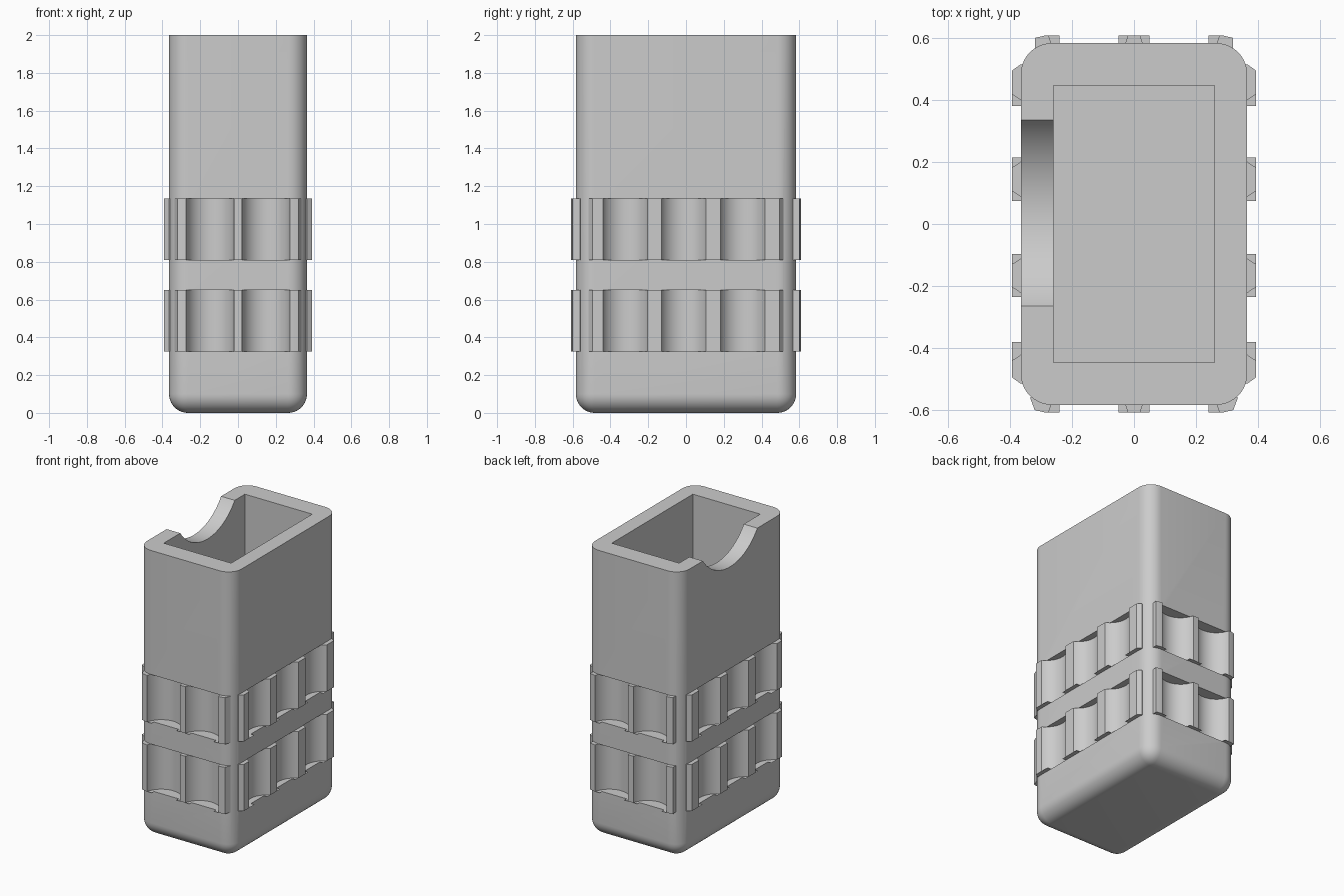
import bpy, bmesh, math
from mathutils import Matrix, Vector

if "Cube" in bpy.data.objects:
    bpy.data.objects.remove(bpy.data.objects["Cube"], do_unlink=True)

HX, HY, H = 0.365, 0.583, 2.0        # body half sizes and height
BANDS = [(0.325, 0.65), (0.81, 1.135)]
OUT_X, OUT_Y = 0.393, 0.608          # outer reach of the ribs
SCALLOP_R = 0.13

grey = bpy.data.materials.new("plain grey")
grey.use_nodes = True
colour = (0.6, 0.6, 0.6, 1)
grey.diffuse_color = colour
grey.node_tree.nodes["Principled BSDF"].inputs["Base Color"].default_value = colour


def to_object(name, bm):
    bmesh.ops.recalc_face_normals(bm, faces=bm.faces)
    mesh = bpy.data.meshes.new(name)
    bm.to_mesh(mesh)
    bm.free()
    mesh.materials.append(grey)
    obj = bpy.data.objects.new(name, mesh)
    bpy.context.collection.objects.link(obj)
    return obj


def add_box(bm, low, high):
    low, high = Vector(low), Vector(high)
    size = high - low
    matrix = Matrix.Translation((low + high) / 2) @ Matrix.Diagonal((*size, 1))
    return bmesh.ops.create_cube(bm, size=1, matrix=matrix)


def add_cylinder(bm, centre, radius, depth, turn=Matrix(), sides=48):
    bmesh.ops.create_cone(bm, cap_ends=True, segments=sides, radius1=radius,
                          radius2=radius, depth=depth,
                          matrix=Matrix.Translation(centre) @ turn)


def add_prism(bm, outline, z0, z1):
    face = bm.faces.new([bm.verts.new((x, y, z0)) for x, y in outline])
    new = bmesh.ops.extrude_face_region(bm, geom=[face])["geom"]
    bmesh.ops.translate(bm, vec=(0, 0, z1 - z0),
                        verts=[v for v in new if isinstance(v, bmesh.types.BMVert)])


def combine(target, helper, operation):
    helper.hide_render = True
    mod = target.modifiers.new(operation.lower(), "BOOLEAN")
    mod.operation, mod.object, mod.solver = operation, helper, "EXACT"
    bpy.context.view_layer.objects.active = target
    bpy.ops.object.modifier_apply(modifier=mod.name)
    bpy.data.objects.remove(helper, do_unlink=True)


# Body: block with rounded upright and bottom edges
bm = bmesh.new()
add_box(bm, (-HX, -HY, 0), (HX, HY, H))
rounded = [e for e in bm.edges if min(v.co.z for v in e.verts) < 0.01]
bmesh.ops.bevel(bm, geom=rounded, offset=0.1, segments=10, profile=0.5, affect="EDGES")
case = to_object("ribbed_case", bm)

# Grip ribs: middle ribs and tapered corner ribs, in two bands
bm = bmesh.new()
for z0, z1 in BANDS:
    for s in (-1, 1):
        add_box(bm, (-0.05, min(s * 0.54, s * OUT_Y), z0), (0.05, max(s * 0.54, s * OUT_Y), z1))
        for y in (-0.166, 0.144):
            add_box(bm, (min(s * 0.34, s * OUT_X), y - 0.07, z0),
                    (max(s * 0.34, s * OUT_X), y + 0.07, z1))
        for t in (-1, 1):
            flare = 0.335 if t < 0 else 0.318
            end = [(0.24, OUT_Y), (0.285, OUT_Y), (0.32, 0.6), (flare, 0.56), (0.24, 0.54)]
            side = [(OUT_X, 0.38), (OUT_X, 0.495), (HX, 0.515), (0.34, 0.51), (0.34, 0.38)]
            for outline in (end, side):
                add_prism(bm, [(s * x, t * y) for x, y in outline], z0, z1)
combine(case, to_object("rib_helper", bm), "UNION")

# Scallops between the ribs, cut slightly into the wall
bm = bmesh.new()
for z0, z1 in BANDS:
    z, depth = (z0 + z1) / 2, z1 - z0
    for s in (-1, 1):
        for x in (-0.1475, 0.1475):
            add_cylinder(bm, (x, s * 0.634, z), SCALLOP_R, depth)
        for y in (-0.322, -0.012, 0.3):
            add_cylinder(bm, (s * 0.449, y, z), SCALLOP_R, depth)
combine(case, to_object("scallop_cutter", bm), "DIFFERENCE")

# Deep rectangular cavity
bm = bmesh.new()
add_box(bm, (-0.26, -0.447, 0.1), (0.26, 0.447, H + 0.2))
combine(case, to_object("cavity_cutter", bm), "DIFFERENCE")

# Curved finger notch in the right wall
bm = bmesh.new()
add_cylinder(bm, (-0.3, 0.035, 2.213), 0.368, 0.4,
             Matrix.Rotation(math.pi / 2, 4, "Y"), 96)
combine(case, to_object("notch_cutter", bm), "DIFFERENCE")

# One grey material and smooth rounds with crisp edges
case.data.materials.clear()
case.data.materials.append(grey)
for poly in case.data.polygons:
    poly.material_index = 0
bpy.ops.object.select_all(action="DESELECT")
case.select_set(True)
bpy.context.view_layer.objects.active = case
bpy.ops.object.shade_smooth_by_angle(angle=math.radians(25))
